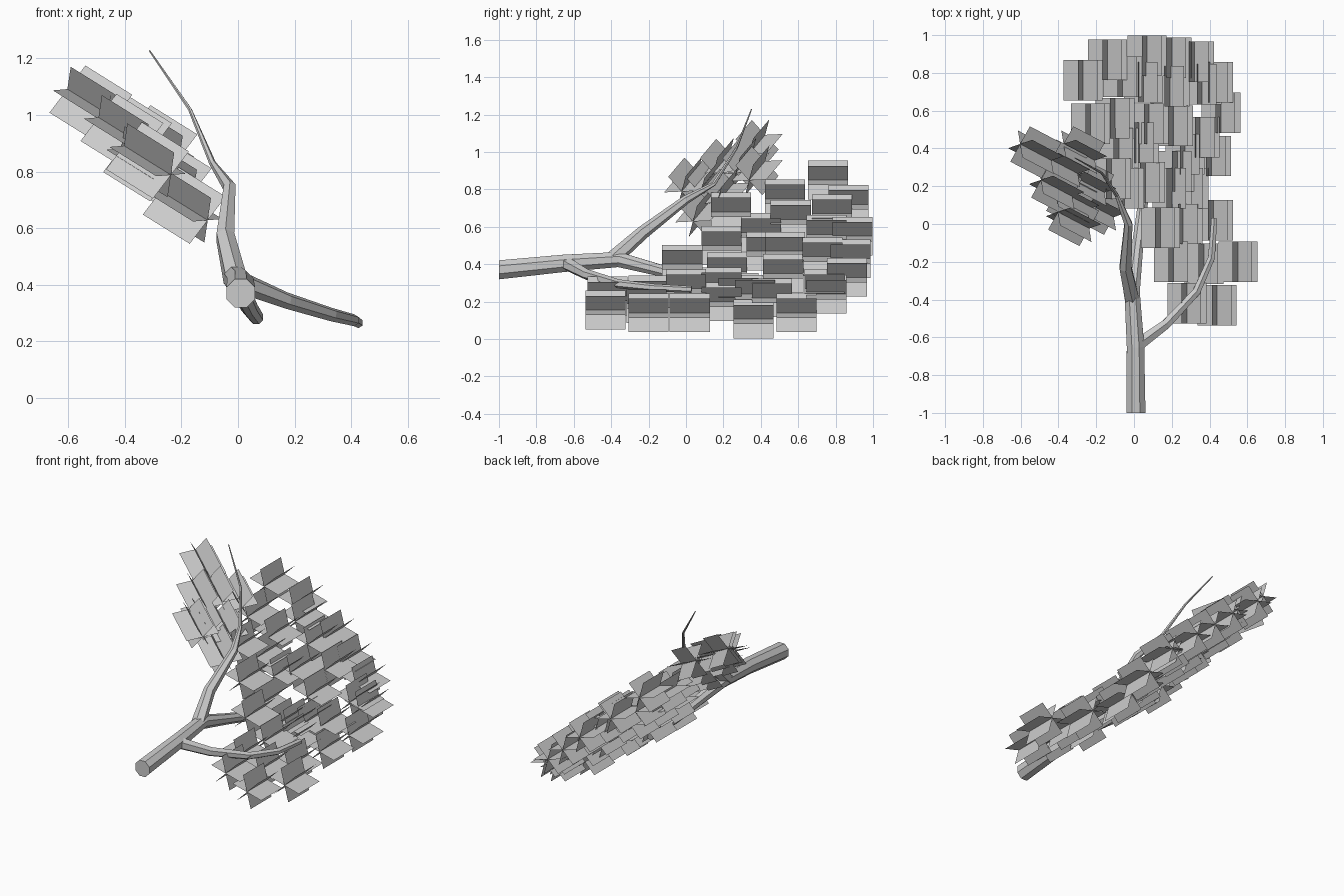
import bpy, bmesh, math
from mathutils import Vector, Matrix


def make_object(name, bm):
    mesh = bpy.data.meshes.new(name)
    bm.to_mesh(mesh)
    bm.free()
    ob = bpy.data.objects.new(name, mesh)
    bpy.context.collection.objects.link(ob)
    return ob


def tapered_branch(name, path, sides):
    """Low-poly tube; path holds (x, y, z, radius)."""
    bm = bmesh.new()
    pts = [Vector(p[:3]) for p in path]
    rings = []
    for i, p in enumerate(pts):
        d = (pts[min(i + 1, len(pts) - 1)] - pts[max(i - 1, 0)]).normalized()
        if i == 0 and name == "main_branch":
            d = Vector((0, 1, 0))
        u = d.cross(Vector((0, 0, 1))).normalized()
        v = u.cross(d)
        ring = []
        for k in range(sides):
            a = math.tau * (k + 0.5) / sides
            ring.append(bm.verts.new(p + (u * math.cos(a) + v * math.sin(a)) * path[i][3]))
        rings.append(ring)
    for r0, r1 in zip(rings, rings[1:]):
        for k in range(sides):
            j = (k + 1) % sides
            bm.faces.new((r0[k], r0[j], r1[j], r1[k]))
    bm.faces.new(rings[0][::-1])
    bm.faces.new(rings[-1])
    bmesh.ops.recalc_face_normals(bm, faces=bm.faces)
    return make_object(name, bm)


HALF = 0.107


def leaf_cards(name, centres, turn):
    """Each tuft is three square cards crossing on one axis."""
    bm = bmesh.new()
    for c in centres:
        for deg in (45, 105, 165):
            a = math.radians(deg)
            w = Vector((math.cos(a), 0, math.sin(a))) * HALF
            l = Vector((0, HALF, 0))
            corners = (-w - l, w - l, w + l, -w + l)
            bm.faces.new([bm.verts.new(Vector(c) + turn @ q) for q in corners])
    return make_object(name, bm)


# Woody parts
tapered_branch("main_branch", [(0.01, -1, 0.37, 0.055), (0.008, -0.65, 0.405, 0.05),
                               (-0.01, -0.36, 0.425, 0.044), (0.015, -0.15, 0.37, 0.034),
                               (0.04, 0.05, 0.32, 0.03), (0.065, 0.28, 0.285, 0.026)], 8)
tapered_branch("upper_branch", [(-0.01, -0.4, 0.42, 0.044), (-0.045, -0.23, 0.57, 0.036),
                                (-0.03, 0, 0.745, 0.024), (-0.09, 0.15, 0.83, 0.012),
                                (-0.17, 0.27, 1.02, 0.007), (-0.313, 0.35, 1.228, 0.003)], 6)
tapered_branch("side_branch", [(0.02, -0.64, 0.405, 0.038), (0.17, -0.53, 0.345, 0.029),
                               (0.33, -0.36, 0.295, 0.024), (0.41, -0.18, 0.275, 0.021),
                               (0.425, 0.03, 0.265, 0.018)], 6)

# Tufts around the side branch
leaf_cards("side_leaves", [(0.28, -0.42, 0.23), (0.44, -0.43, 0.155), (0.21, -0.2, 0.235),
                           (0.37, -0.21, 0.19), (0.55, -0.2, 0.14), (0.14, -0.02, 0.4),
                           (0.26, 0.0, 0.27), (0.42, 0.02, 0.14)], Matrix.Identity(3))

# Main leaf sheet, sloping down towards +x
main = [(0.41, 0.36, 0.107), (0.46, 0.59, 0.14), (0.23, 0.28, 0.25), (0.29, 0.19, 0.2),
        (-0.05, 0.19, 0.5), (-0.12, 0.24, 0.68), (0.06, 0.22, 0.36), (0.2, 0.19, 0.28),
        (0.27, 0.37, 0.24), (-0.08, 0.4, 0.57), (0.03, 0.43, 0.47), (-0.1, 0.56, 0.64),
        (-0.23, 0.53, 0.75), (0.08, 0.53, 0.47), (0.21, 0.52, 0.35), (0.35, 0.46, 0.22),
        (0.19, 0.73, 0.44), (0.36, 0.74, 0.27), (-0.06, 0.78, 0.67), (-0.27, 0.76, 0.85),
        (0.05, 0.75, 0.56), (-0.14, 0.87, 0.72), (0.07, 0.89, 0.55), (0.32, 0.86, 0.33),
        (0.2, 0.88, 0.43), (0.42, 0.75, 0.24)]
leaf_cards("main_leaves", main, Matrix.Identity(3))

# Upper leaf group, turned within its sloping plane
turn = Matrix.Rotation(math.radians(66), 3, Vector((0.53, 0, 0.85)))
leaf_cards("upper_leaves", [(-0.52, 0.38, 1.04), (-0.41, 0.19, 0.94), (-0.32, 0.02, 0.84),
                            (-0.29, 0.38, 0.9), (-0.24, 0.21, 0.78), (-0.19, 0.08, 0.68),
                            (-0.38, 0.31, 0.94), (-0.33, 0.12, 0.83)], turn)
